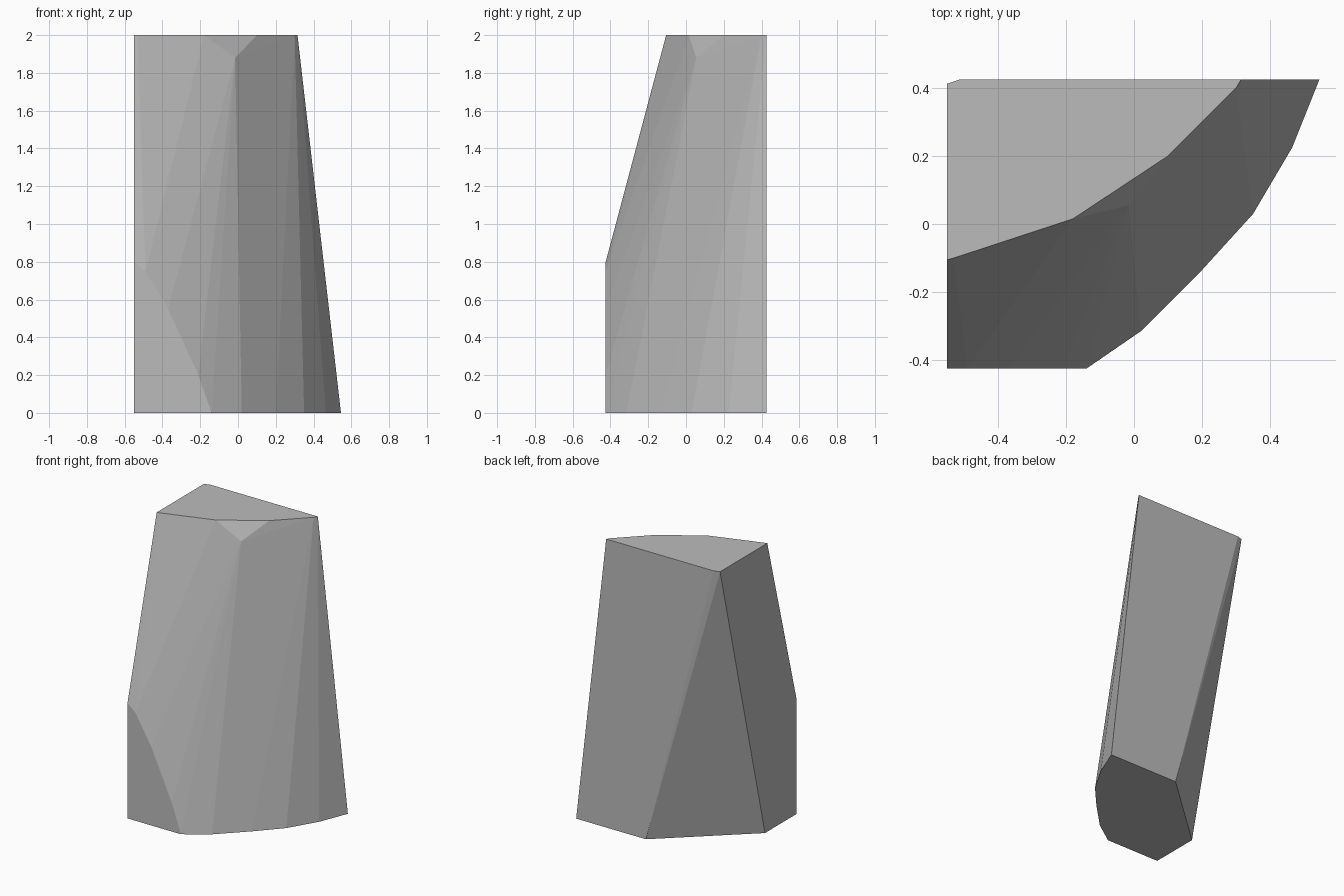
import bpy
import bmesh
import math

cube = bpy.data.objects.get("Cube")
if cube:
    bpy.data.objects.remove(cube, do_unlink=True)

# Plain grey stone colour
grey = bpy.data.materials.new("stone_grey")
grey.use_nodes = True
colour = (0.5, 0.5, 0.5, 1.0)
grey.diffuse_color = colour
grey.node_tree.nodes["Principled BSDF"].inputs["Base Color"].default_value = colour

LEFT, BACK, FRONT, TOP = -0.55, 0.425, -0.425, 2.0

# Foot outline: curved outer side, wide chamfer at the back corner
foot = [(LEFT, FRONT), (-0.14, FRONT), (0.02, -0.315), (0.2, -0.135),
        (0.35, 0.03), (0.465, 0.225), (0.545, BACK), (0.01, BACK), (LEFT, -0.08)]

# Top outline: smaller curve, tiny chamfer at the same corner
crown = [(LEFT, -0.105), (-0.53, -0.1), (-0.18, 0.015), (0.1, 0.2),
         (0.3, 0.4), (0.315, BACK), (-0.51, BACK), (LEFT, 0.412)]

# Curved upper edge of the flat front facet
front_edge = [(-0.21, 0.2), (-0.37, 0.55), (-0.49, 0.75), (LEFT, 0.8)]

# Small chipped corner just below the top edge
chip = (-0.015, 0.055, 1.88)

points = [(x, y, 0.0) for x, y in foot]
points += [(x, y, TOP) for x, y in crown]
points += [(x, FRONT, z) for x, z in front_edge]
points.append(chip)

# Convex tapered block spanning the outlines
bm = bmesh.new()
for p in points:
    bm.verts.new(p)
bmesh.ops.convex_hull(bm, input=bm.verts[:], use_existing_faces=False)
loose = [v for v in bm.verts if not v.link_faces]
bmesh.ops.delete(bm, geom=loose, context='VERTS')
bmesh.ops.dissolve_limit(bm, angle_limit=math.radians(0.3),
                         verts=bm.verts[:], edges=bm.edges[:])
bmesh.ops.recalc_face_normals(bm, faces=bm.faces[:])

mesh = bpy.data.meshes.new("tapered_block")
bm.to_mesh(mesh)
bm.free()
mesh.materials.append(grey)
block = bpy.data.objects.new("tapered_block", mesh)
bpy.context.collection.objects.link(block)
